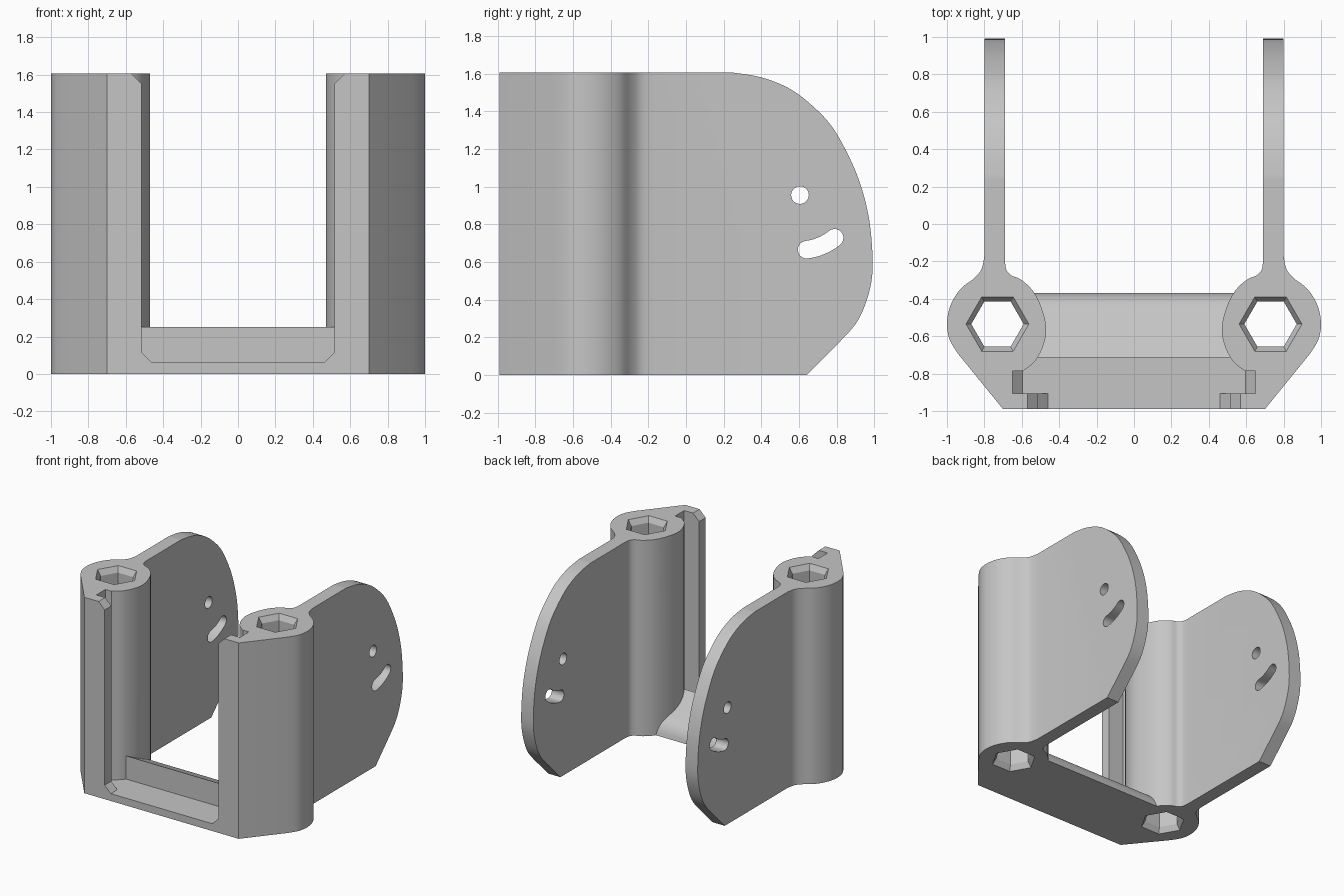
import bpy, bmesh, math
from mathutils import Vector

cube = bpy.data.objects.get("Cube")
if cube:
    bpy.data.objects.remove(cube, do_unlink=True)

TOP = 1.605
FRONT = -0.99
BOSS = (0.73, -0.535)

grey = bpy.data.materials.new("light grey plastic")
grey.use_nodes = True
COLOUR = (0.56, 0.56, 0.56, 1)
grey.diffuse_color = COLOUR
grey.node_tree.nodes["Principled BSDF"].inputs["Base Color"].default_value = COLOUR


def spline(pts, steps=5):
    """Smooth curve through a few points."""
    p = [Vector(q) for q in pts]
    p = [p[0]] + p + [p[-1]]
    out = []
    for a, b, c, d in zip(p, p[1:], p[2:], p[3:]):
        for i in range(steps):
            t = i / steps
            out.append((2 * b + (c - a) * t + (2 * a - 5 * b + 4 * c - d) * t * t
                        + (3 * b - a - 3 * c + d) * t ** 3) / 2)
    return [tuple(v) for v in out] + [tuple(p[-1])]


def arc(centre, radius, start, end, count):
    angles = [math.radians(start + (end - start) * i / count) for i in range(count + 1)]
    return [(centre[0] + radius * math.cos(a), centre[1] + radius * math.sin(a)) for a in angles]


def finish(name, bm):
    bmesh.ops.recalc_face_normals(bm, faces=bm.faces)
    mesh = bpy.data.meshes.new(name)
    bm.to_mesh(mesh)
    bm.free()
    mesh.materials.append(grey)
    obj = bpy.data.objects.new(name, mesh)
    bpy.context.collection.objects.link(obj)
    return obj


def prism(name, outline, axis, low, high):
    """Extrude a 2D outline along the named axis."""
    place = {"x": lambda a, b, h: (h, a, b),
             "y": lambda a, b, h: (a, h, b),
             "z": lambda a, b, h: (a, b, h)}[axis]
    bm = bmesh.new()
    face = bm.faces.new([bm.verts.new(place(a, b, low)) for a, b in outline])
    ext = bmesh.ops.extrude_face_region(bm, geom=[face])
    move = Vector(place(0, 0, high - low))
    bmesh.ops.translate(bm, vec=move, verts=[v for v in ext["geom"] if isinstance(v, bmesh.types.BMVert)])
    return finish(name, bm)


def loft(name, rings):
    """Join stacked hexagons into one solid."""
    bm = bmesh.new()
    loops = [[bm.verts.new((x, y, z)) for x, y in arc(BOSS, r, 0, 300, 5)] for r, z in rings]
    for lower, upper in zip(loops, loops[1:]):
        for i in range(6):
            j = (i + 1) % 6
            bm.faces.new((lower[i], lower[j], upper[j], upper[i]))
    bm.faces.new(loops[0])
    bm.faces.new(loops[-1])
    return finish(name, bm)


def apply(obj, mod):
    bpy.context.view_layer.objects.active = obj
    bpy.ops.object.modifier_apply(modifier=mod.name)


def combine(obj, tool, operation):
    mod = obj.modifiers.new("combine", "BOOLEAN")
    mod.operation = operation
    mod.solver = "EXACT"
    mod.object = tool
    apply(obj, mod)
    bpy.data.objects.remove(tool, do_unlink=True)


# Side arm plan: thin plate, swollen boss, groove and front lip
outer = spline([(0.8, -0.17), (0.815, -0.24), (0.855, -0.29), (0.93, -0.35), (0.983, -0.44),
                (1.0, -0.535), (0.985, -0.62), (0.94, -0.695)])
inner = spline([(0.595, -0.787), (0.53, -0.735), (0.485, -0.65), (0.47, -0.56), (0.49, -0.46),
                (0.535, -0.365), (0.6, -0.3), (0.655, -0.275), (0.682, -0.245), (0.69, -0.2)])
lip = [(0.7, FRONT), (0.515, FRONT), (0.515, -0.905), (0.65, -0.905), (0.65, -0.787)]
arm = prism("bracket", [(0.69, 1.1), (0.8, 1.1)] + outer + lip + inner, "z", 0, TOP)

# Side silhouette with the rounded rear
rear = spline([(0.25, TOP), (0.4, 1.58), (0.55, 1.52), (0.67, 1.43), (0.77, 1.325), (0.85, 1.19),
               (0.92, 1.03), (0.97, 0.84), (0.99, 0.64), (0.985, 0.5), (0.95, 0.37),
               (0.9, 0.27), (0.82, 0.18)])
combine(arm, prism("silhouette", [(-1.1, TOP + 0.1), (0.24, TOP + 0.1), (0.24, TOP)] + rear
                   + [(0.64, 0), (0.54, -0.1), (-1.1, -0.1)], "x", 0.3, 1.2), "INTERSECT")

# Lip lead-in chamfer, pivot hole and curved slot
pivot = (0.605, 0.955)
combine(arm, prism("lead_in", [(0.575, TOP + 0.005), (0.505, 1.54), (0.505, TOP + 0.005)],
                   "y", -1.1, -0.9), "DIFFERENCE")
combine(arm, prism("pivot_hole", arc(pivot, 0.047, 0, 345, 23), "x", 0.6, 0.9), "DIFFERENCE")
R, W = 0.292, 0.047
first, last = [arc(pivot, R, a, a, 1)[0] for a in (-83, -51)]
slot = (arc(pivot, R + W, -83, -51, 10) + arc(last, W, -51, 129, 10)[1:]
        + arc(pivot, R - W, -51, -83, 10)[1:] + arc(first, W, 97, 277, 10)[1:-1])
combine(arm, prism("slot", slot, "x", 0.6, 0.9), "DIFFERENCE")

# Sloped corners at the foot of the lip and groove
for edge, y0, y1 in ((0.515, FRONT, -0.905), (0.65, -0.905, -0.787)):
    wedge = [(edge - 0.055, 0.06), (edge, 0.115), (edge + 0.02, 0.115), (edge + 0.02, 0), (edge - 0.055, 0)]
    combine(arm, prism("corner", wedge, "y", y0, y1), "UNION")

# Hexagonal through hole, flared at both ends
combine(arm, loft("hex_hole", [(0.168, -0.01), (0.168, 0), (0.14, 0.045), (0.14, TOP - 0.045),
                               (0.168, TOP), (0.168, TOP + 0.01)]), "DIFFERENCE")

# Matching arm on the other side
mirror = arm.modifiers.new("mirror", "MIRROR")
mirror.use_mirror_merge = False
apply(arm, mirror)

# Cross bar: low front floor and a ridge that slopes away behind
floor = prism("floor", [(-0.67, 0), (0.67, 0), (0.67, 0.06), (-0.67, 0.06)], "y", FRONT, -0.7)
ridge = [(-0.715, 0), (-0.715, 0.25)] + spline([(-0.46, 0.13), (-0.415, 0.095), (-0.385, 0.05), (-0.37, 0)], 4)
combine(arm, floor, "UNION")
combine(arm, prism("ridge", ridge, "x", -0.545, 0.545), "UNION")

# Smooth the curved walls only
bpy.ops.object.select_all(action="DESELECT")
arm.select_set(True)
bpy.context.view_layer.objects.active = arm
bpy.ops.object.shade_smooth_by_angle(angle=math.radians(28))
